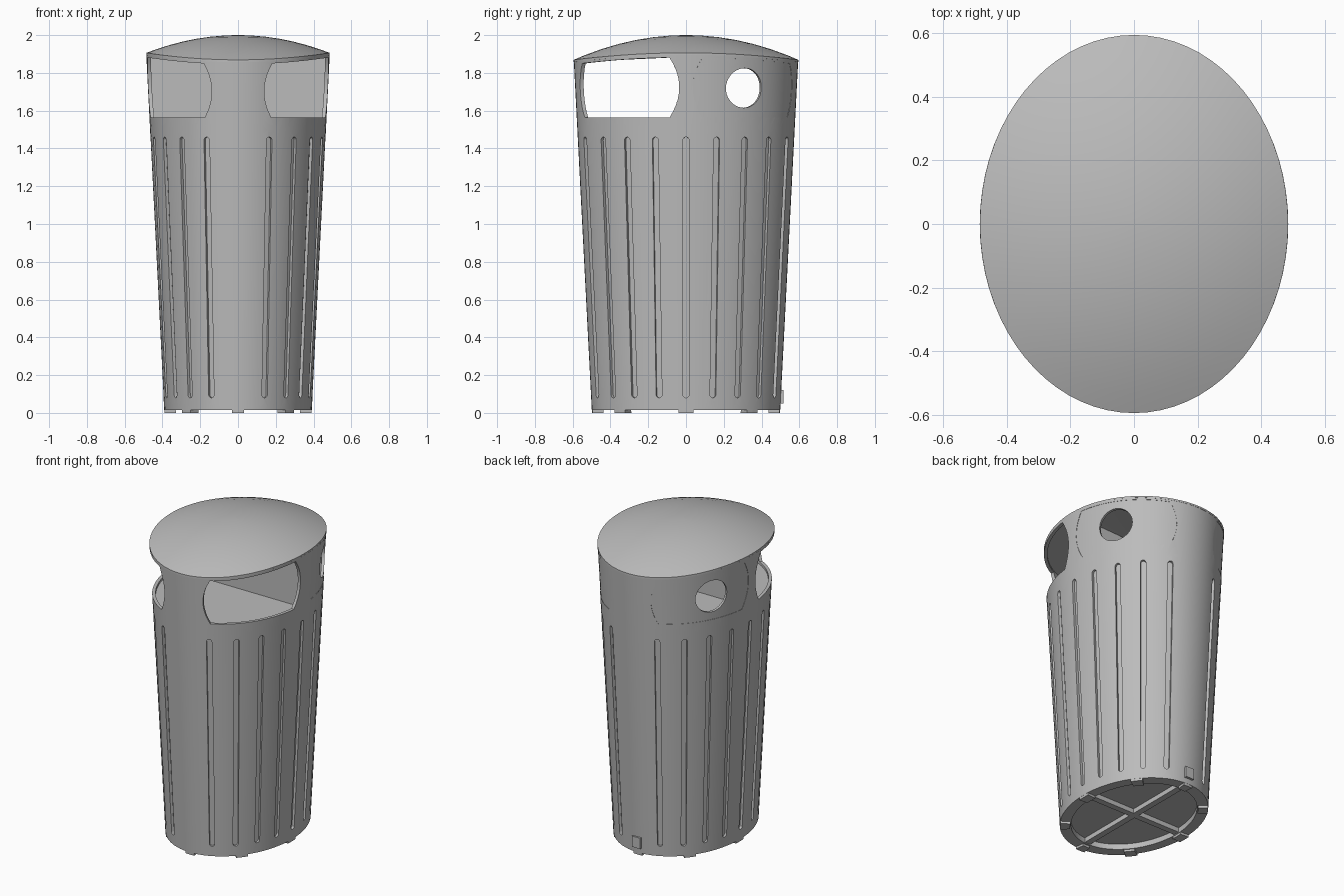
import bpy, bmesh, math
from mathutils import Matrix

if "Cube" in bpy.data.objects:
    bpy.data.objects.remove(bpy.data.objects["Cube"], do_unlink=True)

SEG = 72
RIM = 1.885

mat = bpy.data.materials.new("plain grey")
mat.use_nodes = True
grey = (0.5, 0.5, 0.5, 1)
mat.diffuse_color = grey
mat.node_tree.nodes["Principled BSDF"].inputs["Base Color"].default_value = grey


def wall(t, z, off=0.0):
    """Point on the tapered oval wall, pushed outward by off."""
    a, b = 0.39 + 0.095 * z / RIM, 0.498 + 0.097 * z / RIM
    c, s = math.cos(t), math.sin(t)
    n = math.hypot(c / a, s / b)
    return (a * c + off * c / a / n, b * s + off * s / b / n, z)


def rim_z(t):
    return 1.865 + 0.037 * math.cos(t) ** 2


def finish(name, bm):
    bmesh.ops.recalc_face_normals(bm, faces=bm.faces)
    me = bpy.data.meshes.new(name)
    bm.to_mesh(me)
    bm.free()
    me.materials.append(mat)
    ob = bpy.data.objects.new(name, me)
    bpy.context.collection.objects.link(ob)
    return ob


def loft(name, rings):
    """Closed solid from rings of equal length, capped at both ends."""
    bm = bmesh.new()
    loops = [[bm.verts.new(p) for p in ring] for ring in rings]
    n = len(loops[0])
    for lo, hi in zip(loops, loops[1:]):
        for i in range(n):
            j = (i + 1) % n
            bm.faces.new((lo[i], lo[j], hi[j], hi[i]))
    for ring in (loops[0], loops[-1]):
        mid = bm.verts.new([sum(v.co[k] for v in ring) / n for k in range(3)])
        for i in range(n):
            bm.faces.new((ring[i], ring[(i + 1) % n], mid))
    return finish(name, bm)


def patch(name, tz, rows, cols, inner, outer):
    """Thick patch that follows the wall; tz(s, v) gives angle and height."""
    bm = bmesh.new()
    sheets = []
    for off in (inner, outer):
        grid = [[bm.verts.new(wall(*tz(c / cols, v), off)) for c in range(cols + 1)]
                for v in rows]
        for r0, r1 in zip(grid, grid[1:]):
            for c in range(cols):
                bm.faces.new((r0[c], r0[c + 1], r1[c + 1], r1[c]))
        edge = (grid[0] + [r[-1] for r in grid[1:-1]] + grid[-1][::-1]
                + [r[0] for r in grid[-2:0:-1]])
        sheets.append(edge)
    lo, hi = sheets
    for i in range(len(lo)):
        bm.faces.new((lo[i - 1], lo[i], hi[i], hi[i - 1]))
    return finish(name, bm)


def cut(ob, cutters):
    for c in cutters:
        c.hide_render = True
        m = ob.modifiers.new("cut", 'BOOLEAN')
        m.operation, m.solver, m.object = 'DIFFERENCE', 'EXACT', c
        bpy.context.view_layer.objects.active = ob
        bpy.ops.object.modifier_apply(modifier=m.name)
        bpy.data.objects.remove(c, do_unlink=True)


def smooth(ob):
    bpy.ops.object.select_all(action='DESELECT')
    ob.select_set(True)
    bpy.context.view_layer.objects.active = ob
    bpy.ops.object.shade_smooth_by_angle(angle=math.radians(25))


def box(name, loc, size):
    bm = bmesh.new()
    bmesh.ops.create_cube(bm, size=1, matrix=Matrix.Translation(loc) @ Matrix.Diagonal((*size, 1)))
    return finish(name, bm)


angles = [2 * math.pi * i / SEG for i in range(SEG)]
quadrants = [(sx, sy) for sy in (-1, 1) for sx in (-1, 1)]


def turn(t, sx, sy):
    return math.atan2(sy * math.sin(t), sx * math.cos(t))


# Body: tapered oval solid with a curved top edge
body = loft("bin_body", [[wall(t, 0.015) for t in angles],
                         [wall(t, 1.5) for t in angles],
                         [wall(t, rim_z(t) - 0.006) for t in angles]])

# Two chambers under the lid, divided by a centre wall
cutters = []
for side in (-1, 1):
    def half_ring(z, w):
        pts = [wall(math.pi * i / 36, w, -0.02) for i in range(37)]
        return [(x, side * max(y, 0.008), z) for x, y, _ in pts]
    cutters.append(loft("chamber_cutter", [half_ring(1.55, 1.55), half_ring(2.0, 2.0)]))

# Underside recess
cutters.append(loft("base_cutter", [[(x * 0.84, y * 0.86, z) for x, y, _ in
                                     (wall(t, 0) for t in angles)] for z in (-0.1, 0.05)]))


# Opening outline: straight top and bottom with bulging ends
def opening(sx, sy):
    def tz(s, v):
        bulge = math.radians(5) * (1 - v * v)
        t0, t1 = math.radians(8.5) - bulge, math.radians(68) + bulge
        t = t0 + (t1 - t0) * s
        return turn(t, sx, sy), 1.565 + (rim_z(t) - 0.02 - 1.565) * (v + 1) / 2
    return tz


rows = [i / 5 - 1 for i in range(11)]
for q in quadrants:
    cutters.append(patch("opening_cutter", opening(*q), rows, 18, -0.06, 0.06))


# Vertical grooves with rounded ends, none at front and back centre
def groove(centre):
    def tz(s, v):
        z = 0.77 + 0.69 * v
        end = max(0.0, 0.016 - (0.69 - abs(0.69 * v)))
        half = max(0.003, math.sqrt(max(0, 0.016 ** 2 - end ** 2)))
        x, y, _ = wall(centre, z)
        speed = math.dist(wall(centre + 0.01, z), (x, y, z)) / 0.01
        return centre + (2 * s - 1) * half / speed, z
    return tz


tips = [1, 0.998, 0.993, 0.985, 0.976]
groove_rows = [-v for v in tips] + tips[::-1]
for side in (0, 180):
    for deg in (-69, -50, -33, -16.5, 0, 16.5, 33, 50, 69):
        cutters.append(patch("groove_cutter", groove(math.radians(side + deg)),
                             groove_rows, 1, -0.016, 0.02))
cut(body, cutters)
smooth(body)

# Rear panels with a round hole
for sx in (-1, 1):
    panel = patch("hole_panel_" + ("left" if sx > 0 else "right"),
                  opening(sx, 1), rows, 18, -0.02, -0.002)
    bm = bmesh.new()
    spin = Matrix.Rotation(math.radians(26.7 if sx > 0 else 153.3), 4, 'Z')
    bmesh.ops.create_cone(bm, cap_ends=True, segments=40, radius1=0.105, radius2=0.105, depth=0.3,
                          matrix=Matrix.Translation((sx * 0.405, 0.31, 1.72)) @ spin
                          @ Matrix.Rotation(math.pi / 2, 4, 'Y'))
    cut(panel, [finish("hole_cutter", bm)])
    smooth(panel)


# Lid: shallow dome over the curved rim
def lid_ring(r, top):
    pts = []
    for t in angles:
        x, y, _ = wall(t, RIM)
        edge = rim_z(t) + (0.004 if top else -0.008)
        z = 2 - (2 - edge) * r * r if top else 1.885 + (edge - 1.885) * r
        pts.append((x * r, y * r, z))
    return pts


lid = loft("lid", [lid_ring(r, False) for r in (0.1, 0.5, 1)]
           + [lid_ring(r, True) for r in (1, 0.9, 0.75, 0.6, 0.45, 0.3, 0.15, 0.03)])
smooth(lid)

# Underside ribs, rear latch block and feet
box("base_rib_long", (0, 0, 0.036), (0.04, 0.86, 0.032))
box("base_rib_cross", (0, 0, 0.036), (0.66, 0.04, 0.032))
box("rear_block", (0, 0.49, 0.085), (0.06, 0.05, 0.07))
for k in range(8):
    c = math.pi / 4 * k
    patch("foot", lambda s, v: (c + (s - 0.5) * 0.16, v), (0, 0.02), 2, -0.06, -0.001)
